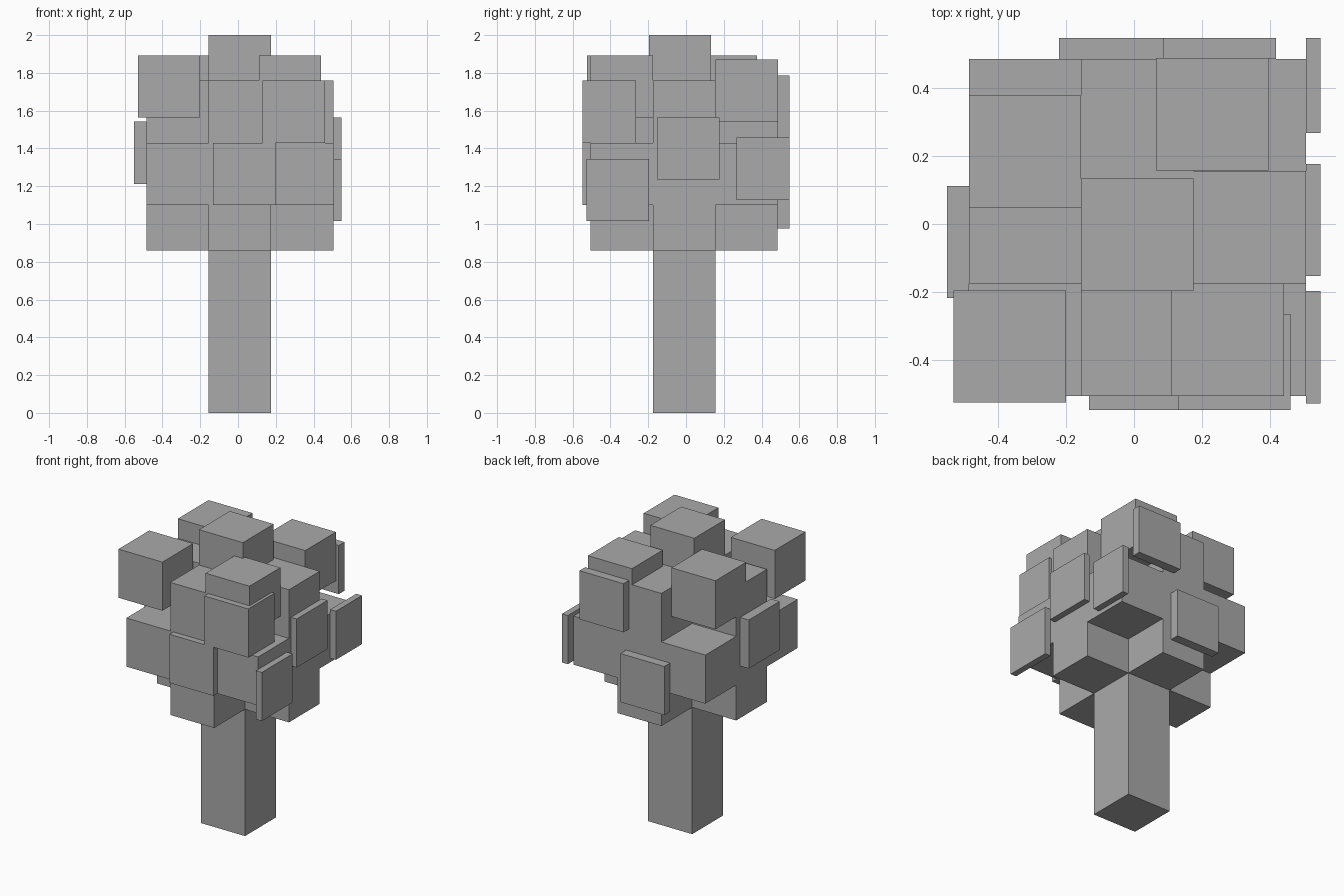
import bpy
import bmesh
from mathutils import Vector

cube = bpy.data.objects.get("Cube")
if cube:
    bpy.data.objects.remove(cube, do_unlink=True)

# Single flat colour
grey = bpy.data.materials.new("plain_grey")
grey.use_nodes = True
colour = (0.4, 0.4, 0.4, 1)
grey.diffuse_color = colour
grey.node_tree.nodes["Principled BSDF"].inputs["Base Color"].default_value = colour

SIZE = 0.33                              # edge of one leaf cube
LOW = Vector((-0.485, -0.505, 1.10))     # lower corner of the crown grid
HIGH = LOW + Vector((SIZE, SIZE, SIZE)) * 3


def box(name, low, size=(SIZE, SIZE, SIZE)):
    """Box from its lower corner and its size."""
    bm = bmesh.new()
    bmesh.ops.create_cube(bm, size=1)
    for v in bm.verts:
        v.co = Vector([l + (c + 0.5) * s for l, c, s in zip(low, v.co, size)])
    mesh = bpy.data.meshes.new(name)
    bm.to_mesh(mesh)
    bm.free()
    mesh.materials.append(grey)
    obj = bpy.data.objects.new(name, mesh)
    bpy.context.collection.objects.link(obj)
    return obj


# Trunk
box("trunk", (-0.155, -0.175, 0), (SIZE, SIZE, 0.90))


# Crown core: a full middle layer between two cross-shaped layers
def cross(name, z, height):
    x, y = LOW.x, LOW.y
    box(name + "_across", (x, y + SIZE, z), (3 * SIZE, SIZE, height))
    box(name + "_front", (x + SIZE, y, z), (SIZE, SIZE, height))
    box(name + "_back", (x + SIZE, y + 2 * SIZE, z), (SIZE, SIZE, height))


cross("lower_crown", 0.86, LOW.z - 0.86)
box("middle_crown", LOW, (3 * SIZE, 3 * SIZE, SIZE))
cross("upper_crown", LOW.z + SIZE, SIZE)

# Whole leaf cubes scattered over the top
for name, low in {
    "top_leaf": (-0.155, -0.197, 1.67),
    "front_right_leaf": (-0.53, -0.525, 1.563),
    "front_left_leaf": (0.11, -0.505, 1.563),
    "back_left_leaf": (0.065, 0.157, 1.54),
    "back_right_leaf": (-0.485, 0.047, 1.563),
}.items():
    box(name, low)

# Deep leaf block hanging off the front left corner
box("front_corner_leaf", (0.13, -0.547, 1.43), (SIZE, 0.282, SIZE))

# Shallow leaf slabs on the sides of the crown
box("front_slab", (-0.132, -0.547, LOW.z), (SIZE, 0.042, SIZE))
box("right_slab", (-0.55, -0.218, 1.213), (0.065, SIZE, SIZE))
for name, x, z in (("back_upper_slab", 0.087, 1.455), ("back_lower_slab", -0.22, 0.975)):
    box(name, (x, HIGH.y, z), (SIZE, 0.062, SIZE))
for name, y, width, z in (("left_front_slab", -0.527, SIZE, 1.015),
                          ("left_middle_slab", -0.153, SIZE, 1.235),
                          ("left_back_slab", 0.267, 0.28, 1.127)):
    box(name, (HIGH.x, y, z), (0.043, width, SIZE))
